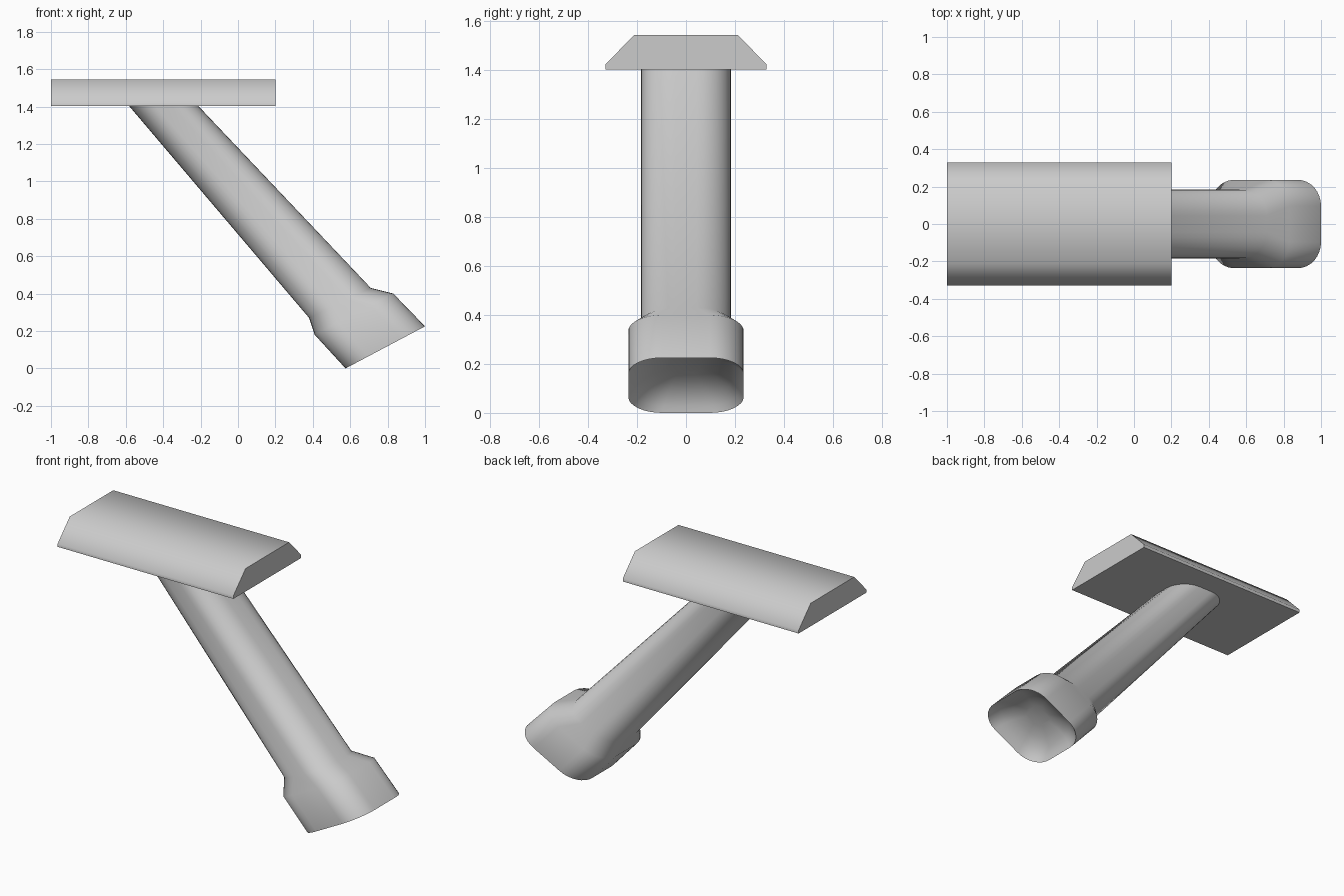
import bpy, bmesh, math
from mathutils import Vector

if "Cube" in bpy.data.objects:
    bpy.data.objects.remove(bpy.data.objects["Cube"])


def finish(bm, name, angle):
    bmesh.ops.recalc_face_normals(bm, faces=bm.faces)
    mesh = bpy.data.meshes.new(name)
    bm.to_mesh(mesh)
    bm.free()
    ob = bpy.data.objects.new(name, mesh)
    bpy.context.collection.objects.link(ob)
    bpy.ops.object.select_all(action='DESELECT')
    bpy.context.view_layer.objects.active = ob
    ob.select_set(True)
    bpy.ops.object.shade_smooth_by_angle(angle=math.radians(angle))
    return ob


def rounded_section(low, high, half_width, radius=0.14, steps=8):
    """Rounded rectangle spanning low..high in the xz plane and +-half_width in y."""
    a, b = Vector((low[0], 0, low[1])), Vector((high[0], 0, high[1]))
    mid, axis = (a + b) / 2, (b - a).normalized()
    half = (b - a).length / 2
    side = Vector((0, 1, 0))
    pts = []
    for k, (su, sv) in enumerate([(1, 1), (-1, 1), (-1, -1), (1, -1)]):
        for i in range(steps + 1):
            t = math.pi / 2 * (k + i / steps)
            u = su * (half - radius) + radius * math.cos(t)
            v = sv * (half_width - radius) + radius * math.sin(t)
            pts.append(mid + axis * u + side * v)
    return pts


# Top plate: bevelled bar profile extruded along x
bm = bmesh.new()
profile = [(-.33, 1.403), (.33, 1.403), (.33, 1.423), (.212, 1.545), (-.212, 1.545), (-.33, 1.423)]
face = bm.faces.new([bm.verts.new((-1, y, z)) for y, z in profile])
ext = bmesh.ops.extrude_face_region(bm, geom=[face])
bmesh.ops.translate(bm, vec=(1.2, 0, 0),
                    verts=[v for v in ext['geom'] if isinstance(v, bmesh.types.BMVert)])
finish(bm, "top_plate", 50)

# Slanted stem flaring into the foot collar
rings = [rounded_section((-.585, 1.406), (-.215, 1.406), .184),
         rounded_section((.38, .27), (.71, .43), .184),
         rounded_section((.41, .18), (.83, .40), .236),
         rounded_section((.575, 0), (1.0, .225), .236)]

# Shallow dish in the end of the foot
rim = rings[-1]
centre = sum(rim, Vector()) / len(rim)
inward = Vector((-.225, 0, .425)).normalized()
for scale, depth in [(.93, .025), (.78, .06), (.55, .085), (.28, .1)]:
    rings.append([centre + (p - centre) * scale + inward * depth for p in rim])

bm = bmesh.new()
loops = [[bm.verts.new(p) for p in r] for r in rings]
n = len(rim)
for r0, r1 in zip(loops, loops[1:]):
    for i in range(n):
        j = (i + 1) % n
        bm.faces.new((r0[i], r0[j], r1[j], r1[i]))
bm.faces.new(loops[0])
bm.faces.new(loops[-1])
finish(bm, "stem_and_foot", 42)
